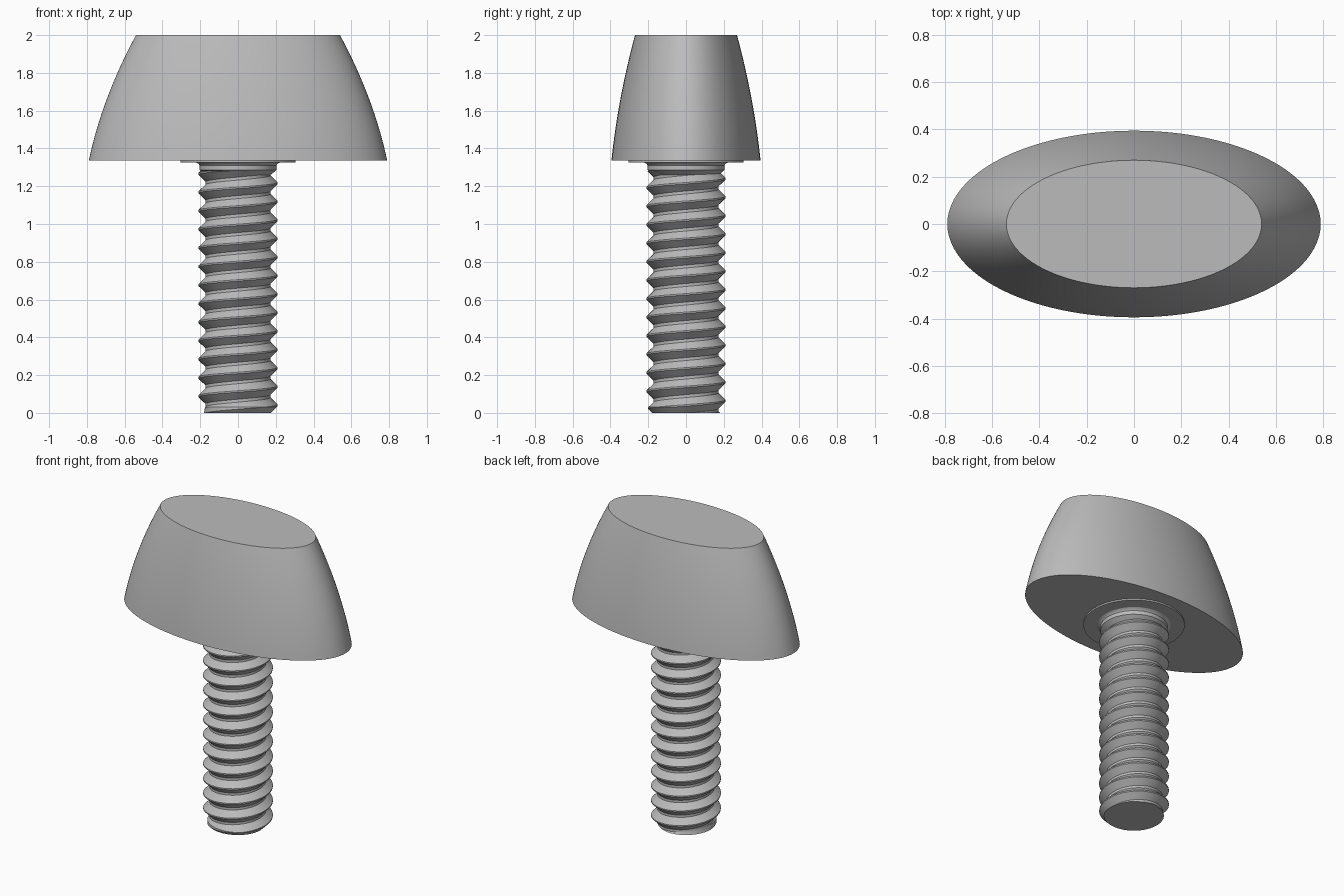
import bpy, bmesh, math

cube = bpy.data.objects.get("Cube")
if cube:
    bpy.data.objects.remove(cube)

steel = bpy.data.materials.new("plain grey metal")
steel.use_nodes = True
GREY = (0.5, 0.5, 0.5, 1)
steel.diffuse_color = GREY
steel.node_tree.nodes["Principled BSDF"].inputs["Base Color"].default_value = GREY


def finish(name, bm):
    """Turn a bmesh into a smooth object with sharp edges kept."""
    bmesh.ops.recalc_face_normals(bm, faces=bm.faces)
    mesh = bpy.data.meshes.new(name)
    bm.to_mesh(mesh)
    bm.free()
    mesh.materials.append(steel)
    obj = bpy.data.objects.new(name, mesh)
    bpy.context.collection.objects.link(obj)
    bpy.ops.object.select_all(action='DESELECT')
    obj.select_set(True)
    bpy.context.view_layer.objects.active = obj
    bpy.ops.object.shade_smooth_by_angle(angle=math.radians(30))
    return obj


def loft(name, profile, squash=1.0, sides=96):
    """Stack elliptical rings given as (radius, height) and cap both ends."""
    bm = bmesh.new()
    rings = []
    for r, z in profile:
        angles = [2 * math.pi * i / sides for i in range(sides)]
        rings.append([bm.verts.new((r * math.cos(a), r * squash * math.sin(a), z))
                      for a in angles])
    for low, high in zip(rings, rings[1:]):
        for i in range(sides):
            j = (i + 1) % sides
            bm.faces.new((low[i], low[j], high[j], high[i]))
    bm.faces.new(rings[0])
    bm.faces.new(rings[-1])
    return finish(name, bm)


def threaded_shank(name, top, pitch, crest_z, sides=64):
    """Sweep a V thread profile along a helix, then trim both ends flat."""
    profile = [(-0.5, 0.172), (-0.42, 0.172), (-0.04, 0.21), (0.04, 0.21), (0.42, 0.172)]
    bm = bmesh.new()
    turns = int(top / pitch) + 4
    columns = []
    for i in range(sides + 1):
        a = 2 * math.pi * i / sides
        columns.append([
            bm.verts.new((r * math.cos(a), r * math.sin(a),
                          crest_z + pitch * (n - 2 + i / sides + off)))
            for n in range(turns) for off, r in profile])
    for a, b in zip(columns, columns[1:]):
        for k in range(len(a) - 1):
            bm.faces.new((a[k], b[k], b[k + 1], a[k + 1]))
    bmesh.ops.remove_doubles(bm, verts=bm.verts, dist=0.0001)
    # Flat ends, plus an extra cut where the tip chamfer starts
    for z, side in ((0, -1), (top, 1), (0.03, 0)):
        geom = bm.verts[:] + bm.edges[:] + bm.faces[:]
        bmesh.ops.bisect_plane(bm, geom=geom, plane_co=(0, 0, z),
                               plane_no=(0, 0, side or 1), clear_outer=side != 0)
    for z in (0, top):
        rim = [e for e in bm.edges if e.is_boundary
               and all(abs(v.co.z - z) < 0.0001 for v in e.verts)]
        bmesh.ops.edgeloop_fill(bm, edges=rim)
    # Tip chamfer
    for v in bm.verts:
        r = v.co.xy.length
        limit = 0.18 + v.co.z
        if r > limit:
            v.co.x *= limit / r
            v.co.y *= limit / r
    return finish(name, bm)


# Elliptical head with bulging sides
BASE, TOP, STEPS = 1.335, 2.0, 16
head_profile = []
for s in range(STEPS + 1):
    t = s / STEPS
    head_profile.append((0.79 - 0.14 * t - 0.11 * t * t, BASE + (TOP - BASE) * t))
loft("head", head_profile, squash=0.5)

# Thin round washer face, plain neck and threaded shank
loft("washer_face", [(0.305, 1.325), (0.305, 1.34)])
loft("neck", [(0.172, 1.26), (0.203, 1.285), (0.203, 1.31), (0.21, 1.32), (0.225, 1.327)])
threaded_shank("threaded_shank", top=1.28, pitch=0.098, crest_z=0.04)
